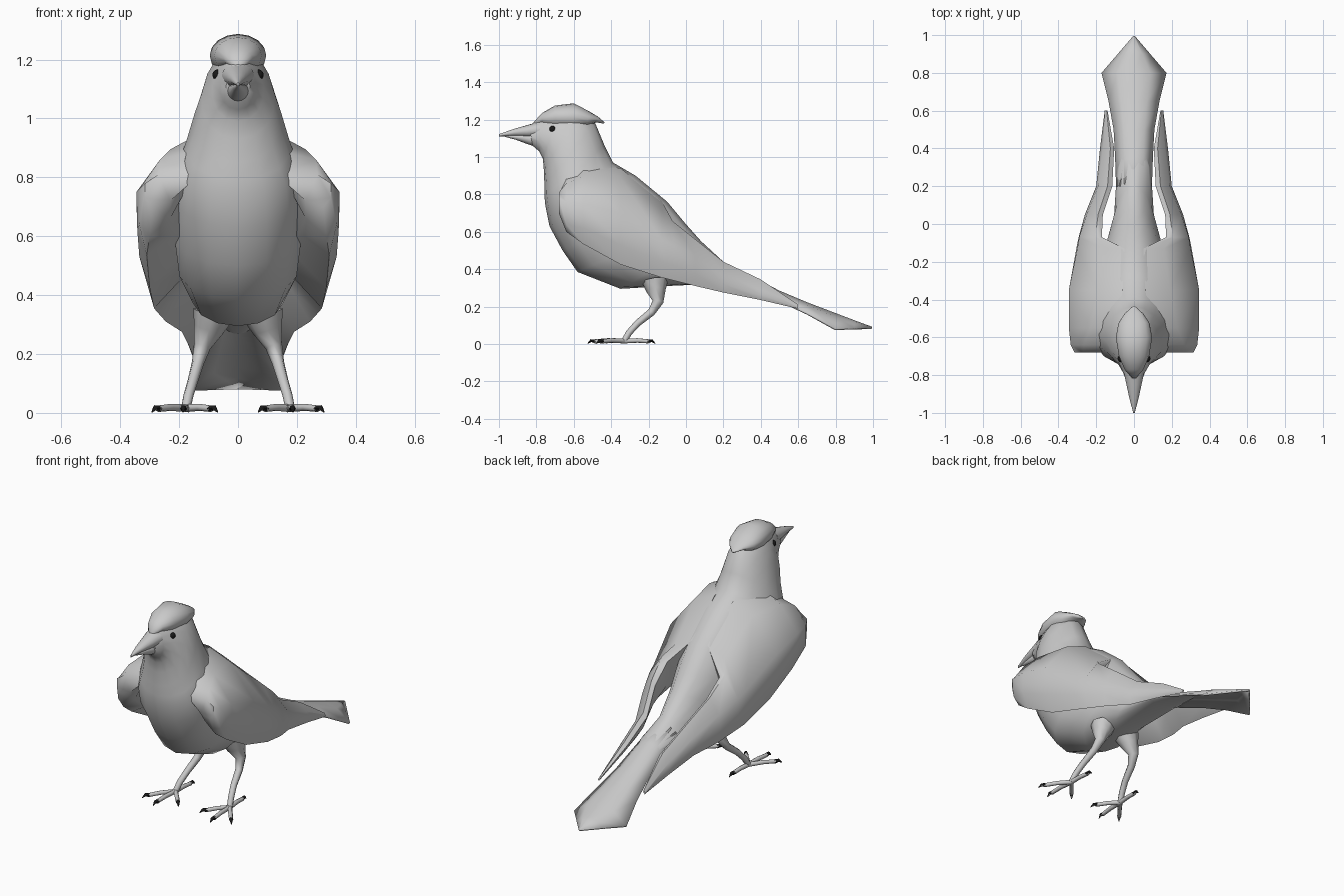
import bpy, bmesh, math
from mathutils import Vector as V

cube = bpy.data.objects.get("Cube")
if cube:
    bpy.data.objects.remove(cube, do_unlink=True)


def material(name, rgb):
    m = bpy.data.materials.new(name)
    m.use_nodes = True
    col = (*rgb, 1)
    m.diffuse_color = col
    m.node_tree.nodes["Principled BSDF"].inputs["Base Color"].default_value = col
    return m


GREY = material("plumage grey", (0.59, 0.59, 0.59))
BLACK = material("eye and claw black", (0.01, 0.01, 0.01))


def finish(name, bm, mat, angle=60):
    bmesh.ops.recalc_face_normals(bm, faces=bm.faces)
    me = bpy.data.meshes.new(name)
    bm.to_mesh(me)
    bm.free()
    me.materials.append(mat)
    ob = bpy.data.objects.new(name, me)
    bpy.context.collection.objects.link(ob)
    bpy.ops.object.select_all(action="DESELECT")
    bpy.context.view_layer.objects.active = ob
    ob.select_set(True)
    bpy.ops.object.shade_smooth_by_angle(angle=math.radians(angle))
    return ob


def loft(name, rings, mat=GREY):
    """Skin closed rings of points and cap both ends."""
    bm = bmesh.new()
    loops = [[bm.verts.new(p) for p in ring] for ring in rings]
    n = len(loops[0])
    for p, q in zip(loops, loops[1:]):
        for i in range(n):
            j = (i + 1) % n
            bm.faces.new((p[i], p[j], q[j], q[i]))
    bm.faces.new(loops[0])
    bm.faces.new(loops[-1])
    return finish(name, bm, mat)


def ellipse(a, b, w, n=16, pear=0):
    """Ring through top a and bottom b, side vector w; pear widens the bottom."""
    mid, half = (a + b) / 2, (a - b) / 2
    turns = [math.tau * i / n for i in range(n)]
    return [mid + half * math.cos(t) + w * math.sin(t) * (1 - pear * math.cos(t)) for t in turns]


def centre_loft(name, rows, pear=0):
    """Rows of top y, top z, bottom y, bottom z, half width."""
    return loft(name, [ellipse(V((0, a, b)), V((0, c, d)), V((w, 0, 0)), pear=pear)
                       for a, b, c, d, w in rows])


def tube(name, pts, radii, mat=GREY, n=8):
    rings = []
    for i, p in enumerate(pts):
        d = (pts[min(i + 1, len(pts) - 1)] - pts[max(i - 1, 0)]).normalized()
        ref = V((1, 0, 0)) if abs(d.x) < 0.8 else V((0, 1, 0))
        side = d.cross(ref).normalized()
        up = d.cross(side) * radii[i]
        rings.append(ellipse(p + up, p - up, side * radii[i], n))
    return loft(name, rings, mat)


# Head, breast, back and rump in one skin
centre_loft("body", [
    (-.84, 1.165, -.82, 1.06, .04), (-.78, 1.21, -.785, 1.03, .06),
    (-.68, 1.24, -.765, .99, .086), (-.57, 1.25, -.76, .93, .122),
    (-.485, 1.18, -.757, .85, .148), (-.435, 1.06, -.757, .79, .175),
    (-.39, .97, -.752, .74, .2), (-.27, .90, -.73, .63, .215),
    (-.10, .76, -.66, .5, .215), (.0, .64, -.58, .385, .2),
    (.08, .55, -.35, .295, .155), (.2, .44, -.1, .31, .105),
    (.35, .355, .22, .325, .09), (.5, .28, .5, .27, .03)], pear=.2)

# Crest cap
centre_loft("crest", [
    (-.815, 1.185, -.81, 1.165, .012), (-.77, 1.235, -.77, 1.175, .05),
    (-.70, 1.275, -.70, 1.15, .08), (-.60, 1.287, -.60, 1.14, .096),
    (-.52, 1.245, -.53, 1.16, .082), (-.47, 1.215, -.48, 1.185, .05),
    (-.435, 1.185, -.44, 1.178, .008)])

# Beak
centre_loft("upper_beak", [
    (-.78, 1.19, -.78, 1.1, .055), (-.85, 1.17, -.85, 1.105, .04),
    (-.92, 1.15, -.92, 1.112, .025), (-1, 1.122, -1, 1.11, .004)])
centre_loft("lower_beak", [
    (-.77, 1.13, -.76, 1.04, .045), (-.84, 1.125, -.84, 1.066, .033),
    (-.91, 1.12, -.91, 1.092, .018), (-.97, 1.117, -.97, 1.108, .004)])

# Arched tail fan: y, ridge height, edge height, half width
bm = bmesh.new()
rows = []
for y, zc, ze, w in [(.2, .43, .36, .095), (.35, .362, .30, .1), (.5, .285, .235, .108),
                     (.65, .222, .165, .135), (.8, .165, .082, .172),
                     (.9, .127, .085, .086), (.995, .092, .087, .005)]:
    rows.append([bm.verts.new((w * t, y, zc + (ze - zc) * t * t)) for t in (-1, -.5, 0, .5, 1)])
for p, q in zip(rows, rows[1:]):
    for i in range(4):
        bm.faces.new((p[i], p[i + 1], q[i + 1], q[i]))
tail = finish("tail", bm, GREY)
solid = tail.modifiers.new("thickness", "SOLIDIFY")
solid.thickness = 0.01

# Wing sections: y, then x and z of back root, shoulder, outer, lower, bottom and inner points
WING = [
    (-.68, (.13, .81), (.27, .81), (.315, .78), (.315, .73), (.29, .70), (.23, .72)),
    (-.64, (.1, .9), (.265, .86), (.335, .76), (.335, .64), (.3, .6), (.23, .66)),
    (-.55, (.09, .97), (.23, .895), (.345, .75), (.342, .62), (.31, .535), (.2, .6)),
    (-.35, (.06, .94), (.19, .89), (.345, .70), (.335, .53), (.3, .425), (.18, .55)),
    (-.13, (.05, .765), (.16, .715), (.3, .56), (.305, .44), (.285, .355), (.15, .5)),
    (-.07, (.17, .63), (.205, .655), (.29, .53), (.293, .42), (.272, .34), (.18, .48)),
    (.05, (.165, .54), (.19, .56), (.25, .47), (.26, .38), (.245, .31), (.18, .42)),
    (.2, (.115, .42), (.14, .44), (.19, .38), (.2, .32), (.19, .275), (.14, .35)),
    (.4, (.105, .33), (.125, .345), (.165, .3), (.18, .26), (.17, .235), (.13, .28)),
    (.6, (.14, .205), (.145, .21), (.152, .2), (.155, .195), (.15, .188), (.143, .195))]

# Toe tips around each foot
TOES = {"middle": (.185, -.49), "outer": (.27, -.45), "inner": (.092, -.43), "back": (.17, -.2)}

for side, s in (("left", 1), ("right", -1)):
    loft(side + "_wing", [[V((s * x, y, z)) for x, z in pts] for y, *pts in WING])

    # Eye
    bm = bmesh.new()
    bmesh.ops.create_uvsphere(bm, u_segments=12, v_segments=8, radius=.018)
    bmesh.ops.translate(bm, verts=bm.verts, vec=(s * .069, -.713, 1.148))
    finish(side + "_eye", bm, BLACK)

    # Thigh and shank
    leg = [(.085, -.165, .335), (.1, -.16, .285), (.122, -.15, .225), (.136, -.185, .17),
           (.153, -.26, .11), (.168, -.305, .06), (.177, -.33, .016)]
    tube(side + "_leg", [V((s * x, y, z)) for x, y, z in leg],
         [.07, .052, .029, .021, .018, .017, .016])

    # Toes with hooked claws, grey underneath
    hub = V((s * .177, -.33, .016))
    for toe, (x, y) in TOES.items():
        tip = V((s * x, y, .014))
        run = (tip - hub).normalized()
        knuckle = hub.lerp(tip, .55) + V((0, 0, .004))
        tube(f"{side}_{toe}_toe", [hub, knuckle, tip], [.013, .012, .011])
        hook = [tip - run * .006, tip + run * .018 + V((0, 0, .004)), tip + run * .036 - V((0, 0, .011))]
        claw = tube(f"{side}_{toe}_claw", hook, [.012, .009, .002], BLACK, 6)
        claw.data.materials.append(GREY)
        for face in claw.data.polygons:
            face.material_index = int(face.normal.z < -.6)
